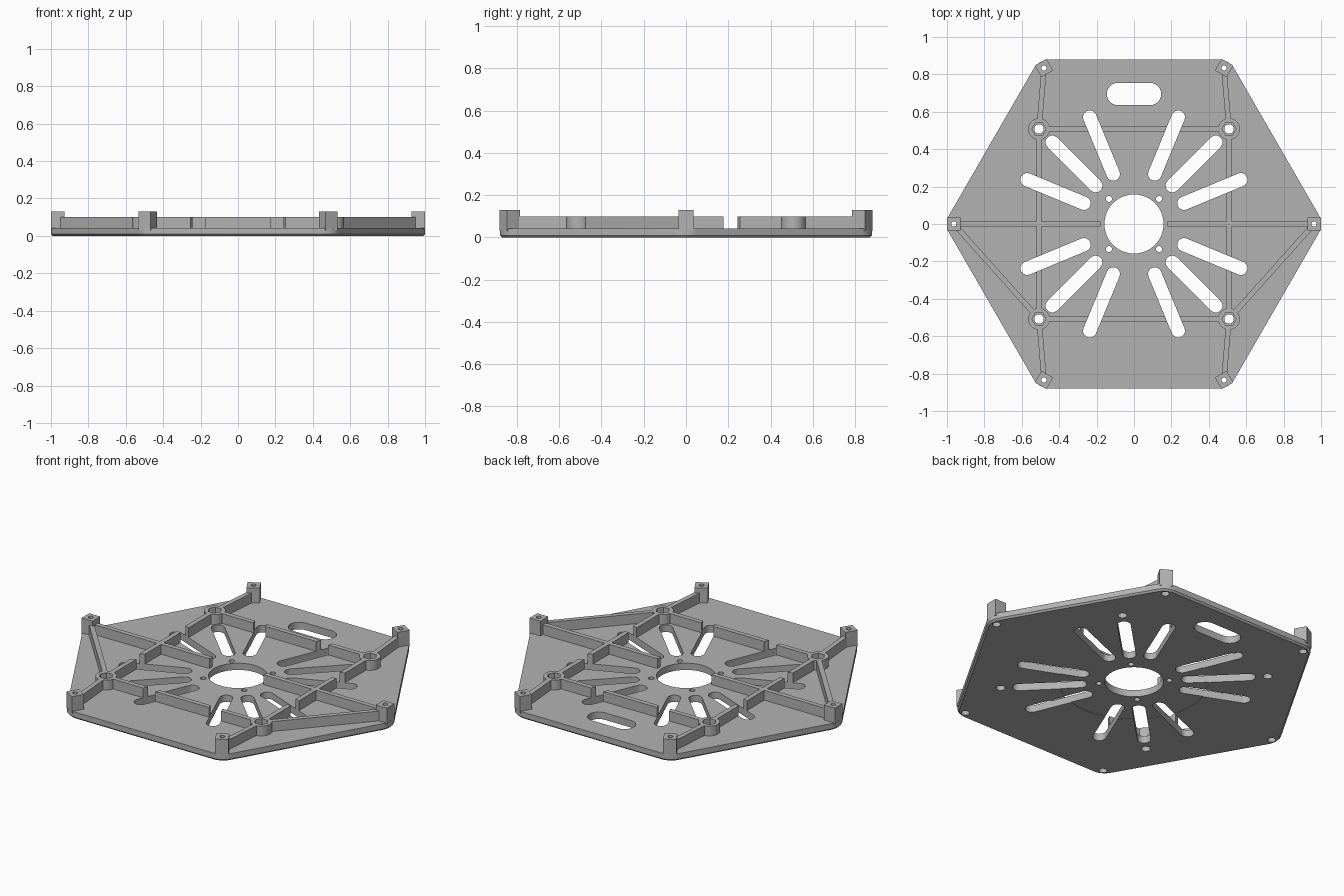
import bpy, bmesh, math
from math import cos, sin, pi, radians, hypot, atan2
from mathutils import Vector

if "Cube" in bpy.data.objects:
    bpy.data.objects.remove(bpy.data.objects["Cube"])

PLATE_TOP, RIB_TOP, POST_TOP = 0.042, 0.1, 0.13
RIB_W, BOSS, POST_R = 0.028, 0.508, 0.963

grey = bpy.data.materials.new("grey plastic")
grey.use_nodes = True
grey.diffuse_color = (0.45, 0.45, 0.45, 1)
grey.node_tree.nodes["Principled BSDF"].inputs["Base Color"].default_value = grey.diffuse_color


# Outlines
def ngon(x, y, r, n=32, turn=0.0):
    return [(x + r * cos(turn + 2 * pi * i / n), y + r * sin(turn + 2 * pi * i / n)) for i in range(n)]


def capsule(a, b, r, n=12):
    ang = atan2(b[1] - a[1], b[0] - a[0])
    pts = []
    for c, start in ((b, ang - pi / 2), (a, ang + pi / 2)):
        pts += [(c[0] + r * cos(start + pi * i / n), c[1] + r * sin(start + pi * i / n)) for i in range(n + 1)]
    return pts


def bar(a, b, w):
    d = Vector((b[0] - a[0], b[1] - a[1])).normalized() * w / 2
    return [(a[0] + d.y, a[1] - d.x), (b[0] + d.y, b[1] - d.x),
            (b[0] - d.y, b[1] + d.x), (a[0] - d.y, a[1] + d.x)]


def rounded_hexagon(apothem, r, n=8):
    reach = (apothem - r) / cos(pi / 6)
    pts = []
    for k in range(6):
        c = k * pi / 3
        for i in range(n + 1):
            t = c - pi / 6 + pi / 3 * i / n
            pts.append((reach * cos(c) + r * cos(t), reach * sin(c) + r * sin(t)))
    return pts


# Solids from stacked outlines
def loft(bm, layers):
    rings = [[bm.verts.new((x, y, z)) for x, y in pts] for pts, z in layers]
    n = len(rings[0])
    bm.faces.new(rings[0][::-1])
    bm.faces.new(rings[-1])
    for low, high in zip(rings, rings[1:]):
        for i in range(n):
            j = (i + 1) % n
            bm.faces.new((low[i], low[j], high[j], high[i]))


def solid(name, *parts):
    bm = bmesh.new()
    for layers in parts:
        loft(bm, layers)
    mesh = bpy.data.meshes.new(name)
    bm.to_mesh(mesh)
    bm.free()
    mesh.materials.append(grey)
    ob = bpy.data.objects.new(name, mesh)
    bpy.context.scene.collection.objects.link(ob)
    return ob


def prism(pts, z0, z1):
    return [(pts, z0), (pts, z1)]


def cutter(name, parts):
    ob = solid(name, *parts)
    ob.hide_render = True
    return ob


finished = []


def finish(ob, *cutters):
    for c in cutters:
        mod = ob.modifiers.new("cut", 'BOOLEAN')
        mod.operation, mod.solver, mod.object = 'DIFFERENCE', 'EXACT', c
    bpy.context.view_layer.update()
    deps = bpy.context.evaluated_depsgraph_get()
    mesh = bpy.data.meshes.new_from_object(ob.evaluated_get(deps))
    ob.modifiers.clear()
    ob.data = mesh
    finished.append(ob)


corners = [(sx * BOSS, sy * BOSS) for sx in (-1, 1) for sy in (-1, 1)]
post_spots = [(POST_R * cos(k * pi / 3), POST_R * sin(k * pi / 3), k * pi / 3) for k in range(6)]

# Cutters: radial vents, screw holes, nut pockets
vents = []
for quarter in range(4):
    for step in (22.5, 45, 67.5):
        t = radians(90 * quarter + step)
        vents.append(capsule((0.29 * cos(t), 0.29 * sin(t)), (0.618 * cos(t), 0.618 * sin(t)), 0.036))
vent_cutter = cutter("vent_cutter", [prism(v, -0.1, 0.3) for v in vents])

holes = [ngon(0, 0, 0.158, 64), capsule((-0.085, 0.695), (0.085, 0.695), 0.06)]
holes += [ngon(x, y, 0.025) for x, y in corners]
holes += [ngon(x, y, 0.022) for x, y, t in post_spots]
holes += [ngon(sx * 0.134, sy * 0.134, 0.016) for sx in (-1, 1) for sy in (-1, 1)]
hole_cutter = cutter("hole_cutter", [prism(h, -0.1, 0.3) for h in holes])
nut_cutter = cutter("nut_cutter", [prism(ngon(x, y, 0.038, 6), -0.1, 0.3) for x, y in corners])
screw_cutter = cutter("screw_cutter", [prism(ngon(x, y, 0.014, 20), -0.1, 0.3) for x, y, t in post_spots])
recess_cutter = cutter("recess_cutter", [prism(ngon(0, 0, 0.4, 64), -0.1, 0.002)])

# Base plate with a chamfered lower edge
plate = solid("base_plate", [(rounded_hexagon(0.87, 0.09), 0), (rounded_hexagon(0.88, 0.1), 0.01),
                             (rounded_hexagon(0.88, 0.1), PLATE_TOP)])
finish(plate, recess_cutter, vent_cutter, hole_cutter)

# Ribs: square frame, centre stubs, arms to the posts
spans = {}
for s, side in ((-1, "right"), (1, "left")):
    spans[side + "_frame_rib"] = ((s * BOSS, -BOSS), (s * BOSS, BOSS))
    spans[side + "_centre_rib"] = ((s * 0.178, 0), (s * 0.94, 0))
    spans[side + "_diagonal_rib"] = ((s * BOSS, -BOSS), (s * 0.945, -0.02))
    for f, end in ((-1, "front"), (1, "back")):
        spans[f"{end}_{side}_arm_rib"] = ((s * BOSS, f * BOSS), (s * 0.482, f * 0.82))
for f, end in ((-1, "front"), (1, "back")):
    spans[end + "_frame_rib"] = ((-BOSS, f * BOSS), (BOSS, f * BOSS))
for name, (a, b) in spans.items():
    finish(solid(name, prism(bar(a, b, RIB_W), 0.035, RIB_TOP)), vent_cutter, nut_cutter, screw_cutter)

# Round bosses with hexagonal pockets
for x, y in corners:
    finish(solid("nut_boss", prism(ngon(x, y, 0.058), 0.035, RIB_TOP)), nut_cutter)

# Square corner posts
for x, y, t in post_spots:
    pts = ngon(x, y, 0.036 * math.sqrt(2), 4, t + pi / 4)
    finish(solid("corner_post", prism(pts, 0.03, POST_TOP)), screw_cutter)

for c in (vent_cutter, hole_cutter, nut_cutter, screw_cutter, recess_cutter):
    bpy.data.objects.remove(c)

# Smooth the round walls, keep edges sharp
bpy.ops.object.select_all(action='DESELECT')
for ob in finished:
    ob.select_set(True)
bpy.context.view_layer.objects.active = plate
bpy.ops.object.shade_smooth_by_angle(angle=radians(30))
